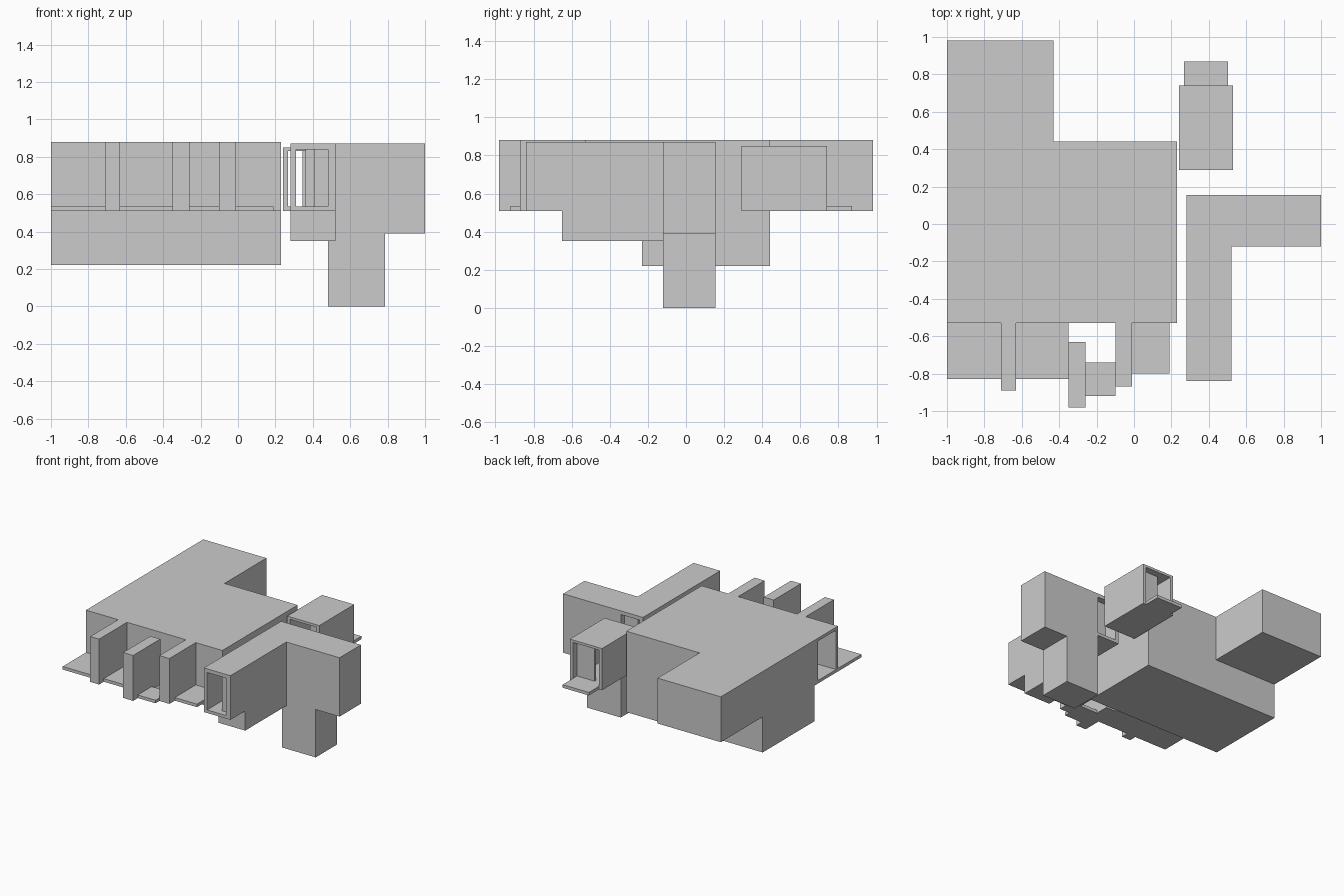
import bpy, bmesh
from mathutils import Vector

cube = bpy.data.objects.get("Cube")
if cube:
    bpy.data.objects.remove(cube, do_unlink=True)

grey = bpy.data.materials.new("light_grey")
grey.use_nodes = True
colour = (0.6, 0.6, 0.6, 1)
grey.diffuse_color = colour
grey.node_tree.nodes["Principled BSDF"].inputs["Base Color"].default_value = colour


def prism(name, outline, low, high, axis="z"):
    """Extrude an outline: (x, y) along z, or (x, z) along y."""
    bm = bmesh.new()
    points = [(a, b, low) if axis == "z" else (a, low, b) for a, b in outline]
    face = bm.faces.new([bm.verts.new(p) for p in points])
    made = bmesh.ops.extrude_face_region(bm, geom=[face])
    shift = Vector((0, 0, high - low)) if axis == "z" else Vector((0, high - low, 0))
    moved = [g for g in made["geom"] if isinstance(g, bmesh.types.BMVert)]
    bmesh.ops.translate(bm, verts=moved, vec=shift)
    bmesh.ops.recalc_face_normals(bm, faces=bm.faces)
    mesh = bpy.data.meshes.new(name)
    bm.to_mesh(mesh)
    bm.free()
    mesh.materials.append(grey)
    obj = bpy.data.objects.new(name, mesh)
    bpy.context.collection.objects.link(obj)
    return obj


def box(name, x, y, z):
    return prism(name, [(x[0], y[0]), (x[1], y[0]), (x[1], y[1]), (x[0], y[1])], *z)


def cut(obj, x, y, z):
    cutter = box(obj.name + "_cutter", x, y, z)
    cutter.hide_render = True
    cutter.hide_set(True)
    mod = obj.modifiers.new("opening", "BOOLEAN")
    mod.operation = "DIFFERENCE"
    mod.solver = "EXACT"
    mod.object = cutter
    bpy.context.view_layer.objects.active = obj
    bpy.ops.object.modifier_apply(modifier=mod.name)
    bpy.data.objects.remove(cutter, do_unlink=True)


FLOOR, SILL, ROOF = 0.51, 0.535, 0.88

# Main storey with rear wing, and the open recess at its right end
main = prism("main_storey", [(-1, -0.53), (0.23, -0.53), (0.23, 0.44),
                             (-0.43, 0.44), (-0.43, 0.98), (-1, 0.98)], FLOOR, ROOF)
cut(main, (-1.1, -0.7), (-0.505, -0.27), (SILL, 0.855))
box("lower_storey", (-1, 0.23), (-0.23, 0.44), (0.22, FLOOR))

# Front fins and terrace slabs
fins = [(-0.71, -0.63, -0.89, -0.53), (-0.35, -0.26, -0.98, -0.63),
        (-0.1, -0.01, -0.87, -0.53)]
for i, (x0, x1, y0, y1) in enumerate(fins):
    box(f"front_fin_{i + 1}", (x0, x1), (y0, y1), (FLOOR, ROOF))
slabs = [(-1, -0.35, -0.83, -0.53), (-0.26, -0.1, -0.92, -0.74),
         (-0.01, 0.19, -0.8, -0.53)]
for i, (x0, x1, y0, y1) in enumerate(slabs):
    box(f"terrace_slab_{i + 1}", (x0, x1), (y0, y1), (FLOOR, SILL))

# Side corridor, open at both ends with recessed part-width panels
corridor = box("side_corridor", (0.28, 0.52), (-0.84, 0.155), (FLOOR, 0.87))
cut(corridor, (0.31, 0.48), (-1, 0.3), (SILL, 0.84))
box("corridor_front_panel", (0.41, 0.48), (-0.79, -0.77), (SILL, 0.84))
box("corridor_back_panel", (0.36, 0.48), (0.085, 0.105), (SILL, 0.84))
box("corridor_base", (0.28, 0.52), (-0.65, -0.12), (0.35, FLOOR))

# Side wing standing on its leg
prism("side_wing", [(0.48, 0), (0.785, 0), (0.785, 0.39), (1, 0.39), (1, 0.87),
                    (0.52, 0.87), (0.52, FLOOR), (0.48, FLOOR)], -0.12, 0.155, "y")

# Detached rear room with its balcony
room = box("rear_room", (0.24, 0.53), (0.29, 0.74), (FLOOR, 0.85))
cut(room, (0.267, 0.503), (0.2, 0.8), (SILL, 0.83))
box("rear_room_back_panel", (0.345, 0.503), (0.665, 0.685), (SILL, 0.83))
box("rear_room_front_panel", (0.41, 0.503), (0.34, 0.36), (SILL, 0.83))
box("rear_balcony", (0.267, 0.503), (0.74, 0.87), (FLOOR, SILL))
